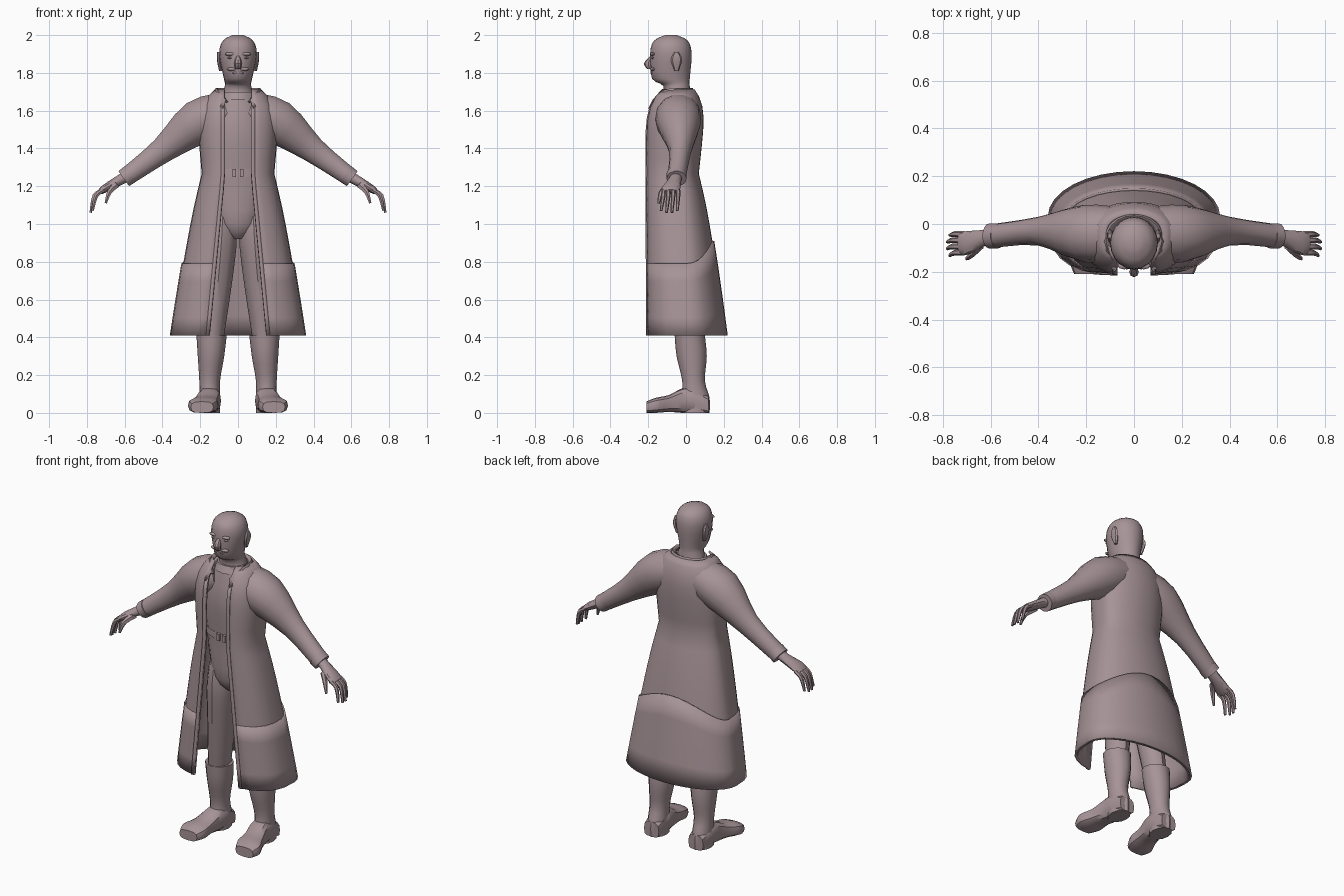
import bpy, bmesh
from math import sin, cos, asin, pi, radians
from mathutils import Vector

default_cube = bpy.data.objects.get("Cube")
if default_cube:
    bpy.data.objects.remove(default_cube)

material = bpy.data.materials.new("dusty_mauve")
material.use_nodes = True
colour = (.38, .29, .31, 1)
material.diffuse_color = colour
shader = material.node_tree.nodes["Principled BSDF"]
shader.inputs["Base Color"].default_value = colour

SIDEWAYS, DEPTH, UP = Vector((1, 0, 0)), Vector((0, 1, 0)), Vector((0, 0, 1))


def signed_power(value, exponent):
    return abs(value) ** exponent * (1 if value >= 0 else -1)


def skin(name, rows, closed=False, mirror=False, thickness=0, sharp=35):
    """Skin a list of point rows into one surface; closed rows are capped tubes."""
    mesh_builder = bmesh.new()
    # The ground flattens anything that would dip below it
    grid = [[mesh_builder.verts.new((p[0], p[1], max(p[2], 0))) for p in row] for row in rows]
    count = len(grid[0])
    for lower, upper in zip(grid, grid[1:]):
        for i in range(count if closed else count - 1):
            j = (i + 1) % count
            mesh_builder.faces.new((lower[i], lower[j], upper[j], upper[i]))
    if closed:
        mesh_builder.faces.new(grid[0])
        mesh_builder.faces.new(grid[-1])
    bmesh.ops.recalc_face_normals(mesh_builder, faces=mesh_builder.faces)
    mesh = bpy.data.meshes.new(name)
    mesh_builder.to_mesh(mesh)
    mesh_builder.free()
    mesh.materials.append(material)
    part = bpy.data.objects.new(name, mesh)
    bpy.context.collection.objects.link(part)
    bpy.ops.object.select_all(action="DESELECT")
    part.select_set(True)
    bpy.context.view_layer.objects.active = part
    bpy.ops.object.shade_smooth_by_angle(angle=radians(sharp))
    if mirror:
        part.modifiers.new("mirror", "MIRROR").use_clip = True
    if thickness:
        shell = part.modifiers.new("thickness", "SOLIDIFY")
        shell.thickness, shell.offset = thickness, 0


def smooth_path(keys, steps=3):
    """Pass a spline through the key rings."""
    keys = [Vector(key) for key in keys]
    padded = [keys[0]] + keys + [keys[-1]]
    path = []
    for before, start, end, after in zip(padded, padded[1:], padded[2:], padded[3:]):
        for step in range(steps):
            t = step / steps
            bend = (end - before) * (1 - t) - (after - start) * t
            eased = t * t * (3 - 2 * t)
            path.append(start.lerp(end, eased) + bend * (t * (1 - t) / 2))
    return path + [keys[-1]]


def tube(name, keys, side=DEPTH, up=None, sides=12, exponent=1, mirror=True, sharp=35):
    """Loft rings given as x, y, z, radius along side, radius along up."""
    path = smooth_path(keys)
    rows = []
    for i, ring in enumerate(path):
        ahead, behind = path[min(i + 1, len(path) - 1)], path[max(i - 1, 0)]
        across = up or Vector((ahead - behind)[:3]).cross(side).normalized()
        angles = [2 * pi * k / sides for k in range(sides)]
        rows.append([Vector(ring[:3])
                     + side * ring[3] * signed_power(cos(a), exponent)
                     + across * ring[4] * signed_power(sin(a), exponent) for a in angles])
    skin(name, rows, True, mirror, sharp=sharp)


def column(name, keys, **options):
    """Upright tube with level rings: depth radius, then width radius."""
    tube(name, keys, DEPTH, SIDEWAYS, **options)


def face_feature(name, x, z, size):
    """Wide, shallow swelling on the front of the face."""
    angles = [pi * (k + .2) / 6 for k in range(6)]
    column(name, [(x, -.175, z - size * cos(a), size * sin(a) * 1.5, size * sin(a) * 3)
                  for a in angles], sides=8)


# Head and neck
column("head", [(0, -.05, 1.64, .08, .1), (0, -.05, 1.73, .07, .07),
                (0, -.08, 1.77, .1, .075), (0, -.08, 1.9, .11, .1),
                (0, -.08, 1.97, .09, .08), (0, -.08, 2, .03, .03)],
       sides=20, mirror=False, sharp=50)
column("nose", [(0, -.18, 1.89, .01, .01), (0, -.2, 1.85, .023, .02),
                (0, -.19, 1.82, .015, .015)], sides=8, mirror=False)
column("ear", [(.09, -.05, 1.81, .01, .01), (.1, -.05, 1.87, .03, .012),
               (.1, -.05, 1.91, .01, .01)], sides=8)
face_feature("brow", .04, 1.9, .01)
face_feature("eye", .04, 1.88, .006)
face_feature("moustache", .03, 1.82, .01)
face_feature("lower_lip", .01, 1.8, .008)

# Shirt, belt and trousers
column("torso", [(0, -.03, .92, .06, .03), (0, -.04, 1, .1, .12), (0, -.05, 1.25, .1, .16),
                 (0, -.05, 1.5, .12, .16), (0, -.05, 1.7, .08, .09)], sides=16, mirror=False)
column("belt", [(0, -.05, z, .105, .165) for z in (1.25, 1.29)], sides=16, mirror=False)
column("belt_buckle", [(.02, -.16, z, .01, .01) for z in (1.25, 1.29)],
       sides=8, exponent=.4)
column("shirt_collar", [(0, -.05, 1.66, .1, .1), (0, -.05, 1.7, .08, .08)],
       sides=16, mirror=False)
column("trouser_leg", [(.08, -.04, 1.14, .06, .05), (.085, -.03, .95, .1, .08),
                       (.105, -.01, .7, .09, .075), (.14, .02, .37, .07, .06)])

# Boots
column("boot_shaft", [(.14, .02, .41, .08, .08), (.143, .03, .3, .08, .07),
                      (.15, .04, .17, .06, .055), (.15, .05, .08, .075, .055),
                      (.15, .05, 0, .075, .055)])
tube("boot_foot", [(.15, .12, .04, .05, .05), (.15, .04, .065, .06, .065),
                   (.155, -.02, .065, .06, .065), (.17, -.09, .05, .065, .045),
                   (.185, -.16, .04, .08, .04), (.19, -.21, .03, .06, .03)],
     SIDEWAYS, UP, exponent=.7)

# Coat cross-section: a boxy front quarter and an elliptical back quarter
COAT_HEM, COAT_TOP, COAT_WAIST = .41, 1.71, 1.25
FRONT, BACK = 6, 8
COAT_COLUMNS = range(FRONT + BACK + 1)


def coat_point(z, i, grow=0):
    skirt = max(0, COAT_WAIST - z) / (COAT_WAIST - COAT_HEM)
    chest = max(0, z - COAT_WAIST) / (COAT_TOP - COAT_WAIST)
    shoulder = chest ** 6
    opening = .07 + .08 * skirt
    width = .185 + .16 * skirt ** .8 + .04 * chest - .11 * shoulder + grow
    front = -.21 + .08 * shoulder
    middle = -.03 + .06 * skirt
    back = .06 + .145 * skirt ** .75 + .05 * chest - .07 * shoulder + grow
    if i <= FRONT:
        boxy = .68
        start = asin((opening / width) ** (1 / boxy))
        angle = start + (pi / 2 - start) * i / FRONT
        depth = signed_power(cos(angle), boxy)
        return Vector((width * sin(angle) ** boxy, middle + (front - middle) * depth, z))
    angle = pi / 2 * (i - FRONT) / BACK
    return Vector((width * cos(angle), middle + (back - middle) * sin(angle), z))


def seam_height(i):
    """Skirt seam: level in front, rising in a curve at the back."""
    return .79 + .12 * sin(pi / 2 * max(0, i - FRONT) / BACK) ** 2


# Coat levels crowd together toward the shoulders
levels = [COAT_TOP + (COAT_HEM - COAT_TOP) * (k / 16) ** 1.3 for k in range(17)]
skin("coat_body", [[coat_point(z, i) for i in COAT_COLUMNS] for z in levels],
     mirror=True, thickness=.012)
skin("coat_skirt_band",
     [[coat_point(seam_height(i) + (COAT_HEM - seam_height(i)) * k / 4, i, .01)
       for i in COAT_COLUMNS] for k in range(5)], mirror=True, thickness=.012)
skin("coat_front_trim",
     [[coat_point(z, 0) + SIDEWAYS * shift - DEPTH * .003 for shift in (0, .02)]
      for z in levels[2:]], mirror=True, thickness=.01)


# Folded collar: rings around the neck that dip toward the chest
def collar_ring(radius, height):
    ring = []
    for k in range(9):
        angle = .6 + (pi - .6) * k / 8
        reach = radius * (1 + .1 * cos(angle))
        dip = .09 * max(0, cos(angle)) ** 2
        ring.append((radius * sin(angle), -.07 - reach * cos(angle), height - dip))
    return ring


skin("coat_collar", [collar_ring(.1, 1.705), collar_ring(.115, 1.715),
                     collar_ring(.14, 1.67)], mirror=True, thickness=.012)

# Sleeves
tube("sleeve", [(.06, -.04, 1.6, .11, .1), (.21, -.04, 1.54, .12, .12),
                (.4, -.03, 1.39, .06, .07), (.59, -.05, 1.25, .05, .05)], sides=14)
tube("sleeve_cuff", [(.57, -.05, 1.265, .053, .052), (.605, -.05, 1.24, .053, .05)], sides=14)

# Hands, with the fingers fanned along the edge of the palm
tube("hand", [(.58, -.05, 1.26, .03, .03), (.63, -.06, 1.23, .035, .027),
              (.7, -.08, 1.19, .05, .022), (.73, -.08, 1.17, .045, .015)])
for k, finger in enumerate(("index", "middle", "ring", "little")):
    y = -.12 + .026 * k
    reach = .01 if finger in ("middle", "ring") else 0
    tube(finger + "_finger", [(.71, y, 1.18, .012, .012), (.75 + reach, y, 1.15, .012, .012),
                              (.77 + reach, y * 1.1, 1.07 - reach, .007, .007)], sides=6)
tube("thumb", [(.64, -.09, 1.21, .02, .02), (.68, -.13, 1.17, .014, .014),
               (.7, -.145, 1.11, .007, .007)], sides=6)
